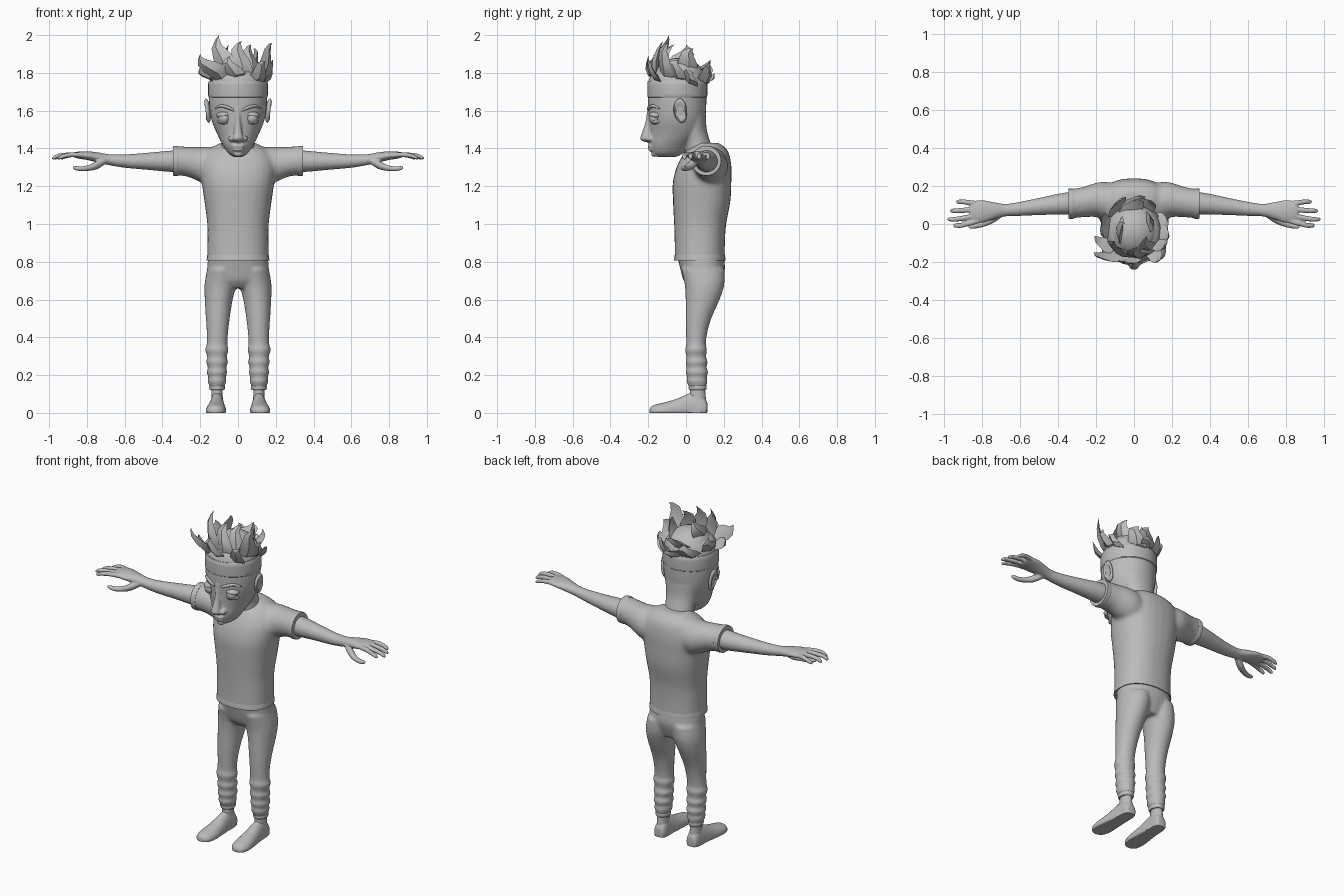
import bpy, bmesh, math
from mathutils import Vector

grey = bpy.data.materials.new("plain grey")
grey.diffuse_color = (0.5, 0.5, 0.5, 1)
AXES = {"X": (1, 2, 0), "Y": (0, 2, 1), "Z": (0, 1, 2)}


def spline(rows, steps):
    """Catmull-Rom through rows of numbers."""
    out = []
    for i in range(len(rows) - 1):
        a, b, c, d = rows[max(i - 1, 0)], rows[i], rows[i + 1], rows[min(i + 2, len(rows) - 1)]
        for s in range(steps):
            t = s / steps
            out.append([0.5 * (2 * q + (r - p) * t + (2 * p - 5 * q + 4 * r - w) * t * t
                        + (3 * q - p - 3 * r + w) * t ** 3) for p, q, r, w in zip(a, b, c, d)])
    return out + [list(rows[-1])]


def loft(bm, axis, rows, n=28, power=2.0, steps=4, floor=None):
    """Rows: position on axis, centre (2 numbers), radii (2 numbers)."""
    u, v, w = AXES[axis]
    rings = []
    for pos, cu, cv, ru, rv in spline(rows, steps):
        ring = []
        for k in range(n):
            a = 2 * math.pi * k / n
            c, s = math.cos(a), math.sin(a)
            co = [0, 0, 0]
            co[u] = cu + ru * math.copysign(abs(c) ** (2 / power), c)
            co[v] = cv + rv * math.copysign(abs(s) ** (2 / power), s)
            co[w] = pos
            if floor is not None:
                co[2] = max(co[2], floor)
            ring.append(bm.verts.new(co))
        rings.append(ring)
    for p, q in zip(rings, rings[1:]):
        for k in range(n):
            bm.faces.new((p[k], p[(k + 1) % n], q[(k + 1) % n], q[k]))
    bm.faces.new(rings[0][::-1])
    bm.faces.new(rings[-1])


def ball(bm, centre, radii, tilt=0):
    made = bmesh.ops.create_uvsphere(bm, u_segments=20, v_segments=12, radius=1)["verts"]
    c, s = math.cos(tilt), math.sin(tilt)
    for p in made:
        x, y, z = (p.co[i] * radii[i] for i in range(3))
        p.co = Vector((x * c + z * s, y, z * c - x * s)) + Vector(centre)


def finish(name, bm, mirror=False, voxel=0, smooth=2, angle=40):
    bmesh.ops.recalc_face_normals(bm, faces=bm.faces)
    me = bpy.data.meshes.new(name)
    bm.to_mesh(me)
    bm.free()
    ob = bpy.data.objects.new(name, me)
    bpy.context.collection.objects.link(ob)
    me.materials.append(grey)
    bpy.context.view_layer.objects.active = ob
    ob.select_set(True)
    bpy.ops.object.shade_smooth_by_angle(angle=math.radians(angle))
    ob.select_set(False)
    if mirror:
        m = ob.modifiers.new("mirror", "MIRROR")
        m.use_clip = False
        m.use_mirror_merge = False
    if voxel:
        r = ob.modifiers.new("blend", "REMESH")
        r.mode = "VOXEL"
        r.voxel_size = voxel
        r.use_smooth_shade = True
        s = ob.modifiers.new("soften", "SMOOTH")
        s.factor, s.iterations = 0.5, smooth
    return ob


# Shirt: half-overlapping trunk and sleeves blended together
bm = bmesh.new()
loft(bm, "Z", [(.81, 0, .073, .163, .133), (.9, 0, .073, .162, .133), (1.0, 0, .075, .163, .138),
               (1.12, 0, .083, .178, .152), (1.22, 0, .085, .192, .155), (1.31, 0, .097, .198, .143),
               (1.38, 0, .11, .17, .115), (1.415, 0, .115, .12, .08), (1.43, 0, .11, .09, .06)], power=2.3)
loft(bm, "X", [(.06, .11, 1.29, .1, .11), (.15, .122, 1.305, .1, .104), (.2, .127, 1.315, .09, .093),
               (.27, .115, 1.33, .08, .079), (.335, .107, 1.335, .077, .078)])
finish("shirt", bm, mirror=True, voxel=.011, smooth=5)

# Sleeve cuffs and shirt hem
bm = bmesh.new()
loft(bm, "X", [(.315, .107, 1.334, .077, .077), (.325, .107, 1.334, .08, .08), (.345, .107, 1.335, .079, .079)])
finish("sleeve_cuff", bm, mirror=True)
bm = bmesh.new()
loft(bm, "Z", [(.806, 0, .073, .166, .136), (.82, 0, .073, .165, .135), (.84, 0, .073, .162, .132)], power=2.3)
finish("shirt_hem", bm)

# Arm, palm, fingers and thumb
bm = bmesh.new()
loft(bm, "X", [(.28, .108, 1.332, .06, .06), (.36, .108, 1.332, .058, .056), (.48, .095, 1.332, .047, .045),
               (.6, .08, 1.333, .037, .035), (.68, .073, 1.34, .033, .029), (.74, .07, 1.352, .045, .027),
               (.8, .066, 1.362, .06, .023), (.85, .066, 1.365, .055, .018), (.865, .066, 1.365, .045, .012)])
for y0, y1, tip in ((.016, -.008, .955), (.048, .025, .985), (.08, .07, .972), (.108, .117, .94)):
    loft(bm, "X", [(.82, y0, 1.364, .013, .013), (.87, (y0 + y1) / 2, 1.367, .0145, .0135),
                   (tip - .04, y1, 1.362, .013, .012), (tip - .012, y1, 1.352, .0115, .0105),
                   (tip, y1, 1.347, .005, .005)], n=14)
loft(bm, "X", [(.7, .05, 1.335, .016, .016), (.745, .028, 1.312, .024, .022), (.79, .005, 1.297, .019, .016),
               (.83, -.008, 1.292, .015, .013), (.862, -.014, 1.296, .012, .011), (.875, -.015, 1.299, .005, .005)], n=14)
finish("arm_and_hand", bm, mirror=True, voxel=.0055, smooth=2)

# Trousers: hips and legs with gathered folds at the shins
bm = bmesh.new()
loft(bm, "Z", [(.66, 0, .095, .09, .075), (.7, 0, .088, .15, .1), (.76, 0, .088, .163, .118), (.825, 0, .078, .158, .123)], power=2.2)
loft(bm, "Z", [(.13, .111, .062, .037, .044), (.15, .111, .06, .043, .05), (.17, .111, .058, .05, .056),
               (.19, .111, .058, .046, .052), (.215, .111, .058, .055, .06), (.24, .111, .056, .048, .053),
               (.27, .111, .056, .058, .059), (.295, .111, .054, .051, .052), (.335, .112, .053, .062, .058),
               (.36, .111, .053, .055, .052), (.42, .109, .056, .056, .056), (.5, .107, .066, .063, .068),
               (.6, .102, .088, .074, .09), (.68, .092, .098, .085, .105), (.76, .08, .09, .084, .115)], steps=3)
finish("trousers", bm, mirror=True, voxel=.009, smooth=3)

# Ankle band
bm = bmesh.new()
loft(bm, "Z", [(.12, .111, .062, .036, .042), (.127, .111, .062, .041, .047), (.142, .111, .062, .041, .047),
               (.15, .111, .062, .036, .042)])
finish("ankle_band", bm, mirror=True)

# Feet with flat soles
bm = bmesh.new()
loft(bm, "Y", [(.113, .11, .03, .012, .02), (.108, .11, .025, .03, .04), (.085, .11, .02, .037, .08),
               (.05, .111, .02, .038, .09), (.01, .112, .02, .041, .08), (-.05, .114, .016, .048, .058),
               (-.12, .117, .012, .053, .042), (-.165, .119, .01, .045, .033), (-.185, .12, .01, .028, .022),
               (-.192, .12, .01, .01, .01)], floor=0)
loft(bm, "Z", [(.04, .11, .066, .034, .042), (.09, .111, .062, .03, .042), (.14, .111, .062, .03, .038)])
finish("foot", bm, mirror=True, angle=50)

# Head, neck, nose, cheeks and lips
bm = bmesh.new()
loft(bm, "Z", [(1.355, 0, -.1, .022, .05), (1.375, 0, -.098, .052, .082), (1.42, 0, -.085, .082, .107),
               (1.48, 0, -.055, .112, .136), (1.55, 0, -.048, .14, .148), (1.62, 0, -.047, .152, .154),
               (1.7, 0, -.046, .153, .154), (1.77, 0, -.046, .146, .148), (1.82, 0, -.04, .12, .12),
               (1.845, 0, -.03, .06, .06)], n=36)
loft(bm, "Z", [(1.36, 0, .075, .095, .075), (1.43, 0, .06, .087, .07), (1.5, 0, .04, .095, .07), (1.58, 0, .03, .11, .075)])
loft(bm, "Z", [(1.435, 0, -.205, .02, .02), (1.45, 0, -.212, .03, .03), (1.468, 0, -.21, .027, .029),
               (1.52, 0, -.198, .017, .023), (1.57, 0, -.19, .014, .02), (1.62, 0, -.185, .02, .018)], n=16)
for s in (-1, 1):
    ball(bm, (s * .034, -.195, 1.452), (.018, .02, .016))
ball(bm, (0, -.187, 1.413), (.036, .017, .009))
ball(bm, (0, -.184, 1.394), (.031, .017, .009))
ball(bm, (0, -.165, 1.37), (.025, .02, .015))
finish("head", bm, voxel=.0065, smooth=2)

# Eyes with lids, and brows
bm = bmesh.new()
ball(bm, (.073, -.163, 1.56), (.033, .033, .033))
finish("eyeball", bm, mirror=True)
bm = bmesh.new()
ball(bm, (.073, -.158, 1.578), (.041, .036, .019), .1)
ball(bm, (.073, -.155, 1.54), (.038, .032, .014), -.1)
finish("eyelid", bm, mirror=True)
bm = bmesh.new()
loft(bm, "X", [(.02, -.198, 1.602, .006, .006), (.05, -.195, 1.615, .011, .009), (.09, -.173, 1.625, .011, .008),
               (.122, -.14, 1.612, .004, .003)], n=12)
finish("eyebrow", bm, mirror=True)

# Ears with a hollow inside the rim
bm = bmesh.new()
ball(bm, (.162, -.032, 1.6), (.017, .035, .065), .12)
for v in bm.verts:
    y, z = (v.co.y + .032) / .035, (v.co.z - 1.6) / .065
    v.co.y -= .01 * z * (z < 0)
    if v.co.x > .16 and y * y + z * z < .45:
        v.co.x -= .012
finish("ear", bm, mirror=True, angle=60)

# Headband
bm = bmesh.new()
loft(bm, "Z", [(1.67, 0, -.046, .15, .15), (1.673, 0, -.046, .157, .158), (1.71, 0, -.046, .158, .159),
               (1.752, 0, -.046, .157, .158), (1.757, 0, -.046, .15, .15)], n=40, steps=2)
finish("headband", bm)

# Hair: curved leaf-shaped locks as (root, tip, half width)
LOCKS = [((-.07, -.14, 1.76), (-.2, -.17, 1.9), .055), ((-.11, -.09, 1.76), (-.2, -.1, 1.83), .05),
         ((-.05, -.14, 1.77), (-.1, -.09, 2.0), .06), ((0, -.15, 1.77), (.02, -.12, 1.97), .055),
         ((.04, -.13, 1.77), (.07, -.06, 1.95), .05), ((.08, -.11, 1.76), (.18, -.09, 1.96), .05),
         ((.1, -.06, 1.76), (.185, -.04, 1.87), .05), ((.11, -.01, 1.76), (.17, .04, 1.8), .05),
         ((.06, -.14, 1.76), (.15, -.18, 1.86), .045), ((-.02, -.15, 1.76), (-.04, -.2, 1.89), .05),
         ((-.1, -.02, 1.76), (-.17, .02, 1.88), .055), ((-.05, -.04, 1.8), (-.05, .0, 1.95), .06),
         ((.05, -.03, 1.8), (.08, .04, 1.93), .06), ((0, .02, 1.79), (0, .13, 1.87), .06),
         ((-.06, .05, 1.74), (-.08, .12, 1.85), .055), ((.06, .05, 1.74), (.07, .13, 1.85), .055),
         ((0, .06, 1.75), (.02, .15, 1.8), .055)]
bm = bmesh.new()
for root, tip, half in LOCKS:
    root, tip = Vector(root), Vector(tip)
    out = Vector((root.x, root.y + .045, 0)).normalized()
    run = tip - root
    side = run.cross(out).normalized()
    thick = side.cross(run).normalized()
    rings = []
    for t, w in ((0, .7), (.25, 1), (.5, .92), (.75, .55), (.92, .2)):
        c = root + run * t + out * .09 * t * (1 - t) + side * .02 * math.sin(t * 6)
        rings.append([bm.verts.new(c + d) for d in (side * half * w, thick * half * .4 * w,
                                                    -side * half * w, -thick * half * .25 * w)])
    end = bm.verts.new(tip)
    bm.faces.new(rings[0])
    for p, q in zip(rings, rings[1:]):
        for k in range(4):
            bm.faces.new((p[k], p[(k + 1) % 4], q[(k + 1) % 4], q[k]))
    for k in range(4):
        bm.faces.new((rings[-1][k], rings[-1][(k + 1) % 4], end))
finish("hair_locks", bm, angle=35)
bm = bmesh.new()
ball(bm, (0, -.035, 1.76), (.135, .14, .12))
finish("hair_cap", bm)
